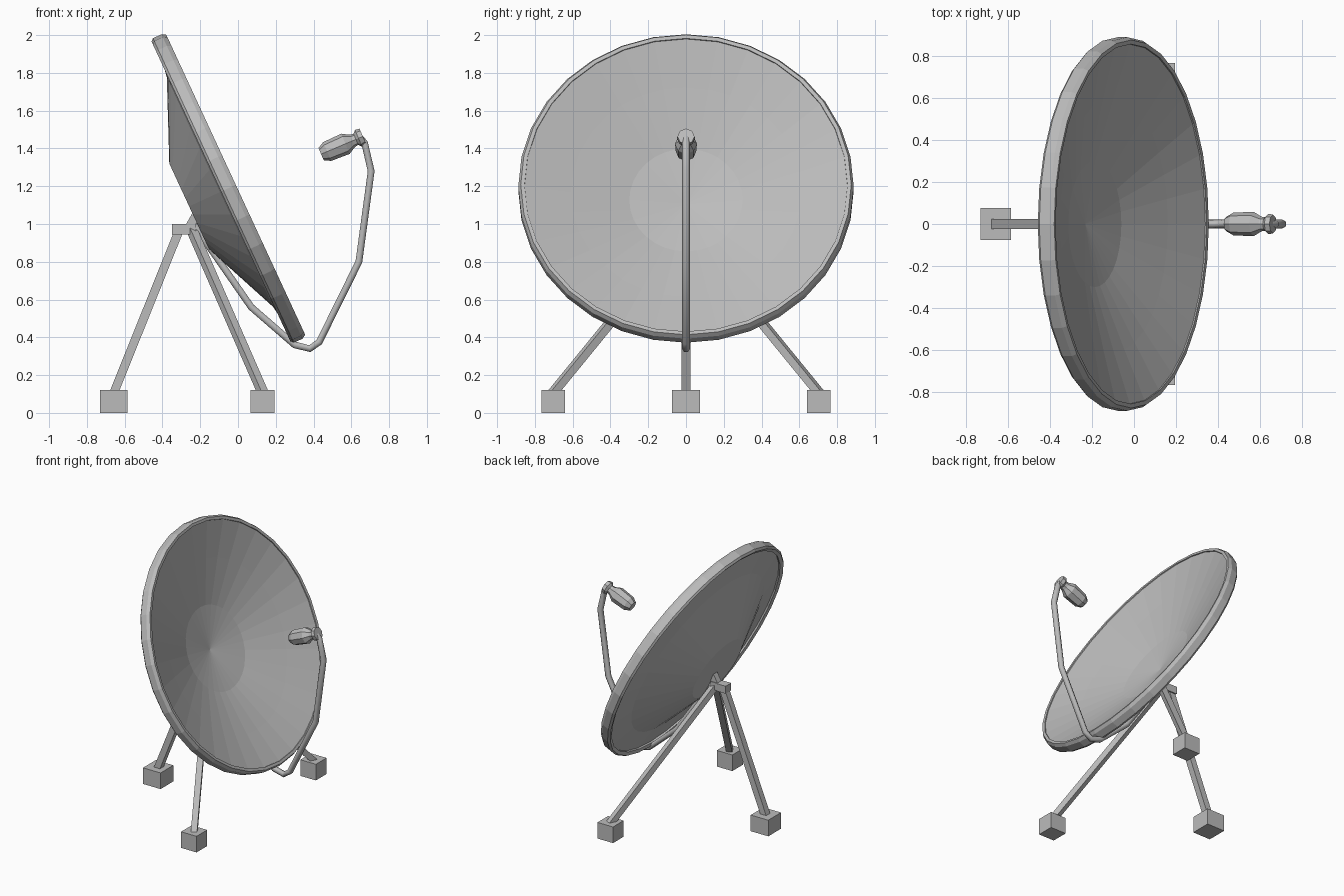
import bpy, bmesh, math
from mathutils import Vector

cube = bpy.data.objects.get("Cube")
if cube:
    bpy.data.objects.remove(cube, do_unlink=True)

grey = bpy.data.materials.new("light_grey")
grey.use_nodes = True
colour = (0.5, 0.5, 0.5, 1)
grey.diffuse_color = colour
grey.node_tree.nodes["Principled BSDF"].inputs["Base Color"].default_value = colour


def add_object(name, data):
    obj = bpy.data.objects.new(name, data)
    data.materials.append(grey)
    bpy.context.collection.objects.link(obj)
    return obj


def finish(name, bm):
    bmesh.ops.remove_doubles(bm, verts=bm.verts, dist=0.0001)
    bmesh.ops.recalc_face_normals(bm, faces=bm.faces)
    mesh = bpy.data.meshes.new(name)
    bm.to_mesh(mesh)
    bm.free()
    return add_object(name, mesh)


def lathe(name, profile, sides, origin, axis, closed=False):
    """Spin (radius, height) points about local z, then aim z along axis."""
    bm = bmesh.new()
    points = [bm.verts.new((r, 0, h)) for r, h in profile]
    pairs = list(zip(points, points[1:]))
    if closed:
        pairs.append((points[-1], points[0]))
    edges = [bm.edges.new(p) for p in pairs]
    bmesh.ops.spin(bm, geom=points + edges, cent=(0, 0, 0), axis=(0, 0, 1),
                   angle=math.tau, steps=sides, use_duplicate=False)
    obj = finish(name, bm)
    obj.location = origin
    obj.rotation_euler = Vector(axis).to_track_quat('Z', 'Y').to_euler()
    return obj


def box(name, centre, size):
    bm = bmesh.new()
    bmesh.ops.create_cube(bm, size=1)
    bmesh.ops.scale(bm, vec=size, verts=bm.verts)
    obj = finish(name, bm)
    obj.location = centre
    return obj


def beam(name, start, end, width):
    a, b = Vector(start), Vector(end)
    obj = box(name, (a + b) / 2, (width, width, (b - a).length))
    obj.rotation_euler = (b - a).to_track_quat('Z', 'Y').to_euler()
    return obj


# Tilted reflector: concave front and shallow flat-bottomed back
dish_centre = (-0.05, 0, 1.19)
dish_axis = (0.907, 0, 0.42)
lathe("dish", [(0, -0.2), (0.3, -0.15), (0.61, -0.05), (0.86, 0.035),
               (0.865, -0.02), (0.67, -0.05), (0.25, -0.23), (0, -0.23)],
      32, dish_centre, dish_axis)

# Raised band round the reflector
lathe("dish_rim", [(0.855, 0.04), (0.875, 0.042), (0.888, 0.02),
                   (0.888, -0.03), (0.875, -0.044), (0.85, -0.035)],
      32, dish_centre, dish_axis, closed=True)

# Bent arm running under the dish and up to the receiver
path = [(-0.25, 1.02), (0.07, 0.56), (0.3, 0.36), (0.38, 0.34), (0.43, 0.375),
        (0.64, 0.8), (0.705, 1.28), (0.67, 1.43), (0.63, 1.47)]
curve = bpy.data.curves.new("receiver_arm", 'CURVE')
curve.dimensions = '3D'
curve.bevel_depth = 0.021
curve.bevel_resolution = 1
curve.use_fill_caps = True
spline = curve.splines.new('POLY')
spline.points.add(len(path) - 1)
for point, (x, z) in zip(spline.points, path):
    point.co = (x, 0, z, 1)
add_object("receiver_arm", curve)

# Receiver aimed at the dish
lathe("receiver", [(0, 0), (0.035, 0), (0.054, 0.035), (0.058, 0.14),
                   (0.035, 0.18), (0.032, 0.2), (0.048, 0.215),
                   (0.045, 0.24), (0, 0.24)],
      8, (0.44, 0, 1.37), (0.92, 0, 0.39))

# Mounting head in two blocks, with a bracket to the dish
box("mount_head_rear", (-0.312, 0, 0.972), (0.075, 0.065, 0.055))
box("mount_head_front", (-0.25, 0, 0.972), (0.055, 0.055, 0.055))
beam("mount_bracket", (-0.26, 0, 0.98), (-0.22, 0, 1.05), 0.045)

# Tripod legs and square feet
beam("rear_leg", (-0.31, 0, 0.97), (-0.66, 0, 0.1), 0.046)
box("rear_foot", (-0.658, 0, 0.06), (0.145, 0.15, 0.12))
for side, label in ((1, "back"), (-1, "front")):
    beam(label + "_leg", (-0.245, 0, 0.97), (0.135, side * 0.71, 0.1), 0.042)
    box(label + "_foot", (0.13, side * 0.702, 0.06), (0.128, 0.125, 0.12))
